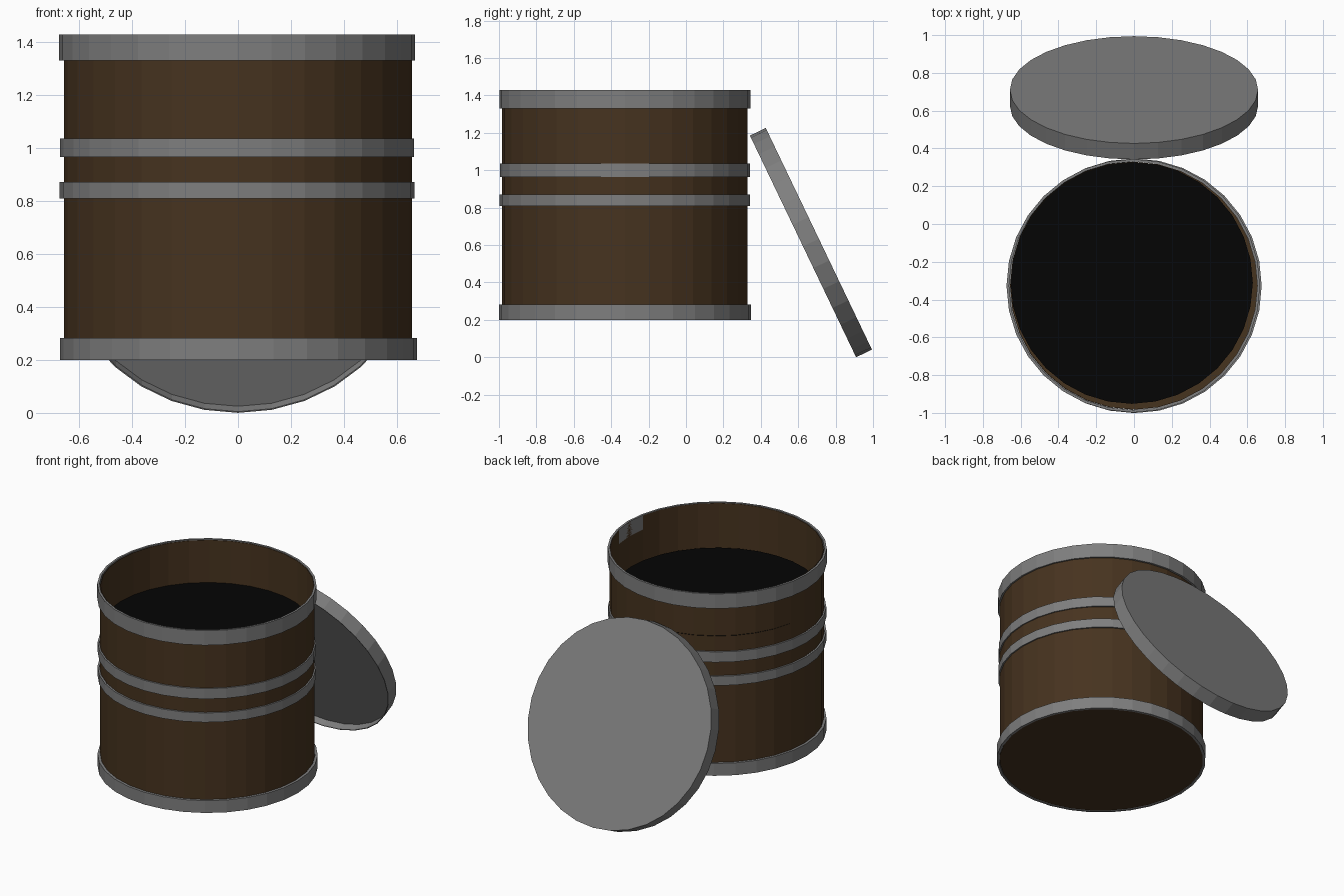
import bpy, bmesh, math

if "Cube" in bpy.data.objects:
    bpy.data.objects.remove(bpy.data.objects["Cube"])

SIDES = 32
BARREL = (0.0, -0.327)   # barrel axis in x, y


def material(name, rgb):
    m = bpy.data.materials.new(name)
    m.diffuse_color = (*rgb, 1.0)
    m.use_nodes = True
    m.node_tree.nodes["Principled BSDF"].inputs["Base Color"].default_value = m.diffuse_color
    return m


WOOD = material("dark_brown_wood", (0.062, 0.033, 0.0135))
METAL = material("grey_metal", (0.212, 0.212, 0.212))
TAR = material("black_filling", (0.0015, 0.0015, 0.0015))


def lathe(name, profile, mat, location, closed=False):
    """Spin (radius, z) points round z; radius 0 becomes a single pole."""
    bm = bmesh.new()
    rings = []
    for r, z in profile:
        if r == 0:
            rings.append([bm.verts.new((0, 0, z))] * SIDES)
        else:
            rings.append([bm.verts.new((r * math.cos(2 * math.pi * i / SIDES),
                                        r * math.sin(2 * math.pi * i / SIDES), z))
                          for i in range(SIDES)])
    pairs = list(zip(rings, rings[1:]))
    if closed:
        pairs.append((rings[-1], rings[0]))
    for a, b in pairs:
        for i in range(SIDES):
            j = (i + 1) % SIDES
            quad = list(dict.fromkeys([a[i], a[j], b[j], b[i]]))
            bm.faces.new(quad)
    bmesh.ops.recalc_face_normals(bm, faces=bm.faces)
    mesh = bpy.data.meshes.new(name)
    bm.to_mesh(mesh)
    bm.free()
    mesh.materials.append(mat)
    obj = bpy.data.objects.new(name, mesh)
    obj.location = location
    bpy.context.collection.objects.link(obj)
    return obj


# Barrel body: thin-walled open cup
lathe("barrel_body",
      [(0, 0.204), (0.656, 0.204), (0.656, 1.424), (0.653, 1.424), (0.653, 0.209), (0, 0.209)],
      WOOD, (*BARREL, 0))

# Metal hoops: name, bottom, top, outer radius, x offset
for name, z0, z1, r, dx in [("bottom_hoop", 0.20, 0.283, 0.674, 0.002),
                            ("lower_middle_hoop", 0.808, 0.871, 0.669, -0.004),
                            ("upper_middle_hoop", 0.965, 1.035, 0.668, -0.004),
                            ("top_hoop", 1.329, 1.428, 0.671, -0.004)]:
    lathe(name, [(r, z0), (r, z1), (0.657, z1), (0.657, z0)], METAL,
          (BARREL[0] + dx, BARREL[1], 0), closed=True)

# Dark filling, sitting slightly off-centre inside the barrel
lathe("filling", [(0.641, 1.138), (0, 1.138)], TAR,
      (BARREL[0] - 0.012, BARREL[1] + 0.016, 0))

# Lid leaning against the back of the barrel, with a shallow hollow underside
lid = lathe("lid", [(0, 0.0), (0.652, 0.0), (0.652, -0.047), (0.657, -0.047),
                    (0.657, 0.047), (0, 0.047)],
            METAL, (0, 0.668, 0.613))
lid.rotation_euler = (math.radians(-64.4), 0, 0)
